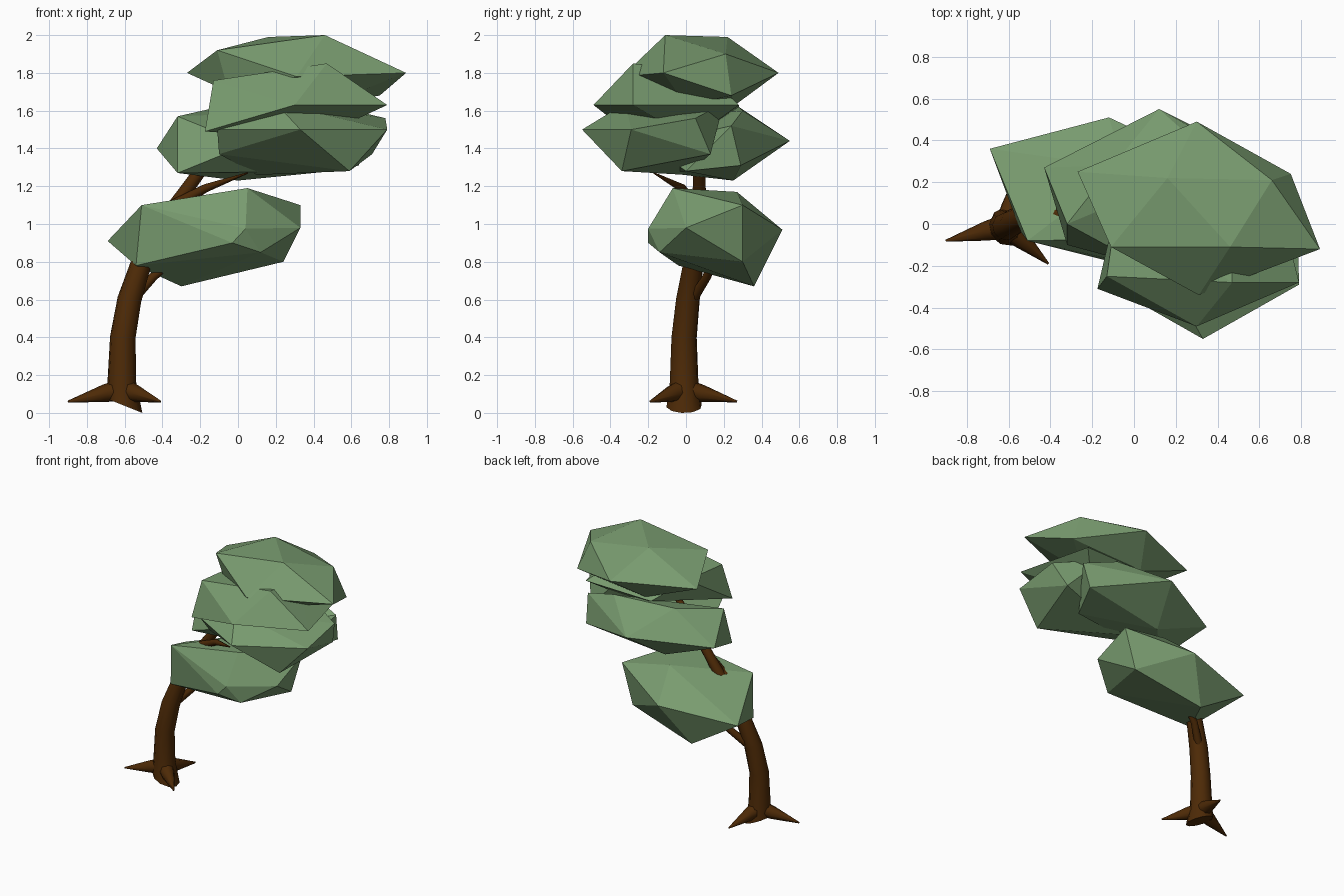
import bpy, bmesh, math
from mathutils import Vector


def material(name, rgb):
    m = bpy.data.materials.new(name)
    m.diffuse_color = (*rgb, 1)
    return m


LEAF = material("leaf_green", (0.19, 0.33, 0.16))
BARK = material("bark_brown", (0.075, 0.023, 0.002))


def finish(name, bm, mat, smooth):
    bmesh.ops.recalc_face_normals(bm, faces=bm.faces)
    me = bpy.data.meshes.new(name)
    bm.to_mesh(me)
    bm.free()
    me.materials.append(mat)
    ob = bpy.data.objects.new(name, me)
    bpy.context.collection.objects.link(ob)
    if smooth:
        bpy.ops.object.select_all(action='DESELECT')
        ob.select_set(True)
        bpy.context.view_layer.objects.active = ob
        bpy.ops.object.shade_smooth_by_angle(angle=math.radians(50))
    return ob


def limb(name, path, radii, sides=10):
    """Tapered round tube along a path, capped at both ends."""
    bm = bmesh.new()
    pts = [Vector(p) for p in path]
    rings = []
    for i, p in enumerate(pts):
        t = (pts[min(i + 1, len(pts) - 1)] - pts[max(i - 1, 0)]).normalized()
        a = t.cross(Vector((0.13, 1, 0.07))).normalized()
        b = t.cross(a)
        rings.append([bm.verts.new(p + radii[i] * (a * math.cos(k * math.tau / sides)
                                                   + b * math.sin(k * math.tau / sides)))
                      for k in range(sides)])
    for r, s in zip(rings, rings[1:]):
        for k in range(sides):
            n = (k + 1) % sides
            bm.faces.new((r[k], r[n], s[n], s[k]))
    bm.faces.new(rings[0])
    bm.faces.new(rings[-1])
    return finish(name, bm, BARK, True)


def clump(name, *corners):
    """Faceted leaf mass: the hull around a few corners."""
    bm = bmesh.new()
    for c in corners:
        bm.verts.new(c)
    bmesh.ops.convex_hull(bm, input=bm.verts)
    loose = [v for v in bm.verts if not v.link_faces]
    bmesh.ops.delete(bm, geom=loose, context='VERTS')
    return finish(name, bm, LEAF, False)


# Curved trunk with a flared, slanted foot
trunk = limb("trunk",
             [(-0.60, -0.01, 0.035), (-0.615, -0.01, 0.16), (-0.61, -0.01, 0.40),
              (-0.575, 0.01, 0.60), (-0.51, 0.04, 0.80), (-0.40, 0.065, 1.0),
              (-0.28, 0.07, 1.17), (-0.15, 0.07, 1.35), (0.1, 0.02, 1.62)],
             [0.095, 0.077, 0.068, 0.064, 0.055, 0.045, 0.036, 0.032, 0.02])
for v in trunk.data.vertices:
    if v.co.z < 0.08:
        v.co.z = max(0.0, 0.037 - 0.4 * (v.co.x + 0.60))

# Three spreading roots
for i, tip in enumerate([(-0.90, -0.08), (-0.41, -0.19), (-0.55, 0.27)]):
    base = Vector((-0.61, -0.01, 0.125))
    end = Vector((*tip, 0.06))
    limb(f"root_{i + 1}", [base, base.lerp(end, 0.35), end], [0.06, 0.046, 0.005], 8)

# Side branches
limb("low_branch", [(-0.55, 0.04, 0.61), (-0.45, 0.11, 0.72), (-0.2, 0.2, 0.93)],
     [0.028, 0.024, 0.012], 8)
limb("upper_branch", [(-0.37, 0.05, 1.08), (-0.17, -0.02, 1.19), (0.05, -0.17, 1.27)],
     [0.035, 0.022, 0.004], 8)

# Leaf masses, bottom to top
clump("lower_leaves",
      (0.04, -0.2, 0.975), (0.05, -0.07, 1.19), (-0.51, -0.08, 1.1), (-0.69, 0.36, 0.91),
      (-0.54, -0.04, 0.78), (-0.3, 0.36, 0.67), (0.24, 0.3, 0.8), (0.33, 0.0, 0.98),
      (0.33, 0.3, 1.1), (-0.05, 0.27, 1.17), (-0.12, 0.51, 0.97), (-0.03, -0.2, 0.9),
      (0.12, -0.14, 0.85))
clump("back_leaves",
      (0.12, 0.55, 1.44), (-0.43, 0.27, 1.4), (-0.32, -0.1, 1.27), (-0.32, 0.0, 1.57),
      (-0.1, 0.28, 1.62), (0.0, 0.25, 1.23), (0.05, -0.2, 1.42), (0.66, 0.24, 1.52),
      (0.4, 0.3, 1.6), (0.64, 0.29, 1.31), (0.5, 0.0, 1.28))
clump("front_leaves",
      (0.33, -0.55, 1.5), (0.79, -0.29, 1.5), (-0.11, -0.3, 1.5), (-0.1, -0.2, 1.37),
      (0.59, -0.34, 1.28), (0.71, 0.13, 1.37), (0.78, 0.05, 1.56), (0.1, 0.0, 1.26),
      (0.2, -0.32, 1.64), (0.45, 0.2, 1.64))
clump("middle_leaves",
      (0.30, -0.49, 1.63), (0.79, -0.28, 1.63), (0.47, -0.28, 1.85), (-0.13, -0.25, 1.76),
      (-0.08, 0.1, 1.76), (0.45, 0.1, 1.8), (0.65, 0.28, 1.63), (-0.175, -0.31, 1.49),
      (0.1, 0.28, 1.62), (0.4, 0.03, 1.45))
clump("top_leaves",
      (0.16, 0.22, 1.99), (0.46, -0.11, 2.0), (-0.11, -0.11, 1.92), (-0.27, 0.25, 1.8),
      (0.30, 0.49, 1.8), (0.66, 0.21, 1.9), (0.89, -0.12, 1.8), (0.31, -0.34, 1.78),
      (0.75, 0.24, 1.68), (0.16, 0.26, 1.63), (0.46, 0.0, 1.63), (-0.05, -0.08, 1.7))
